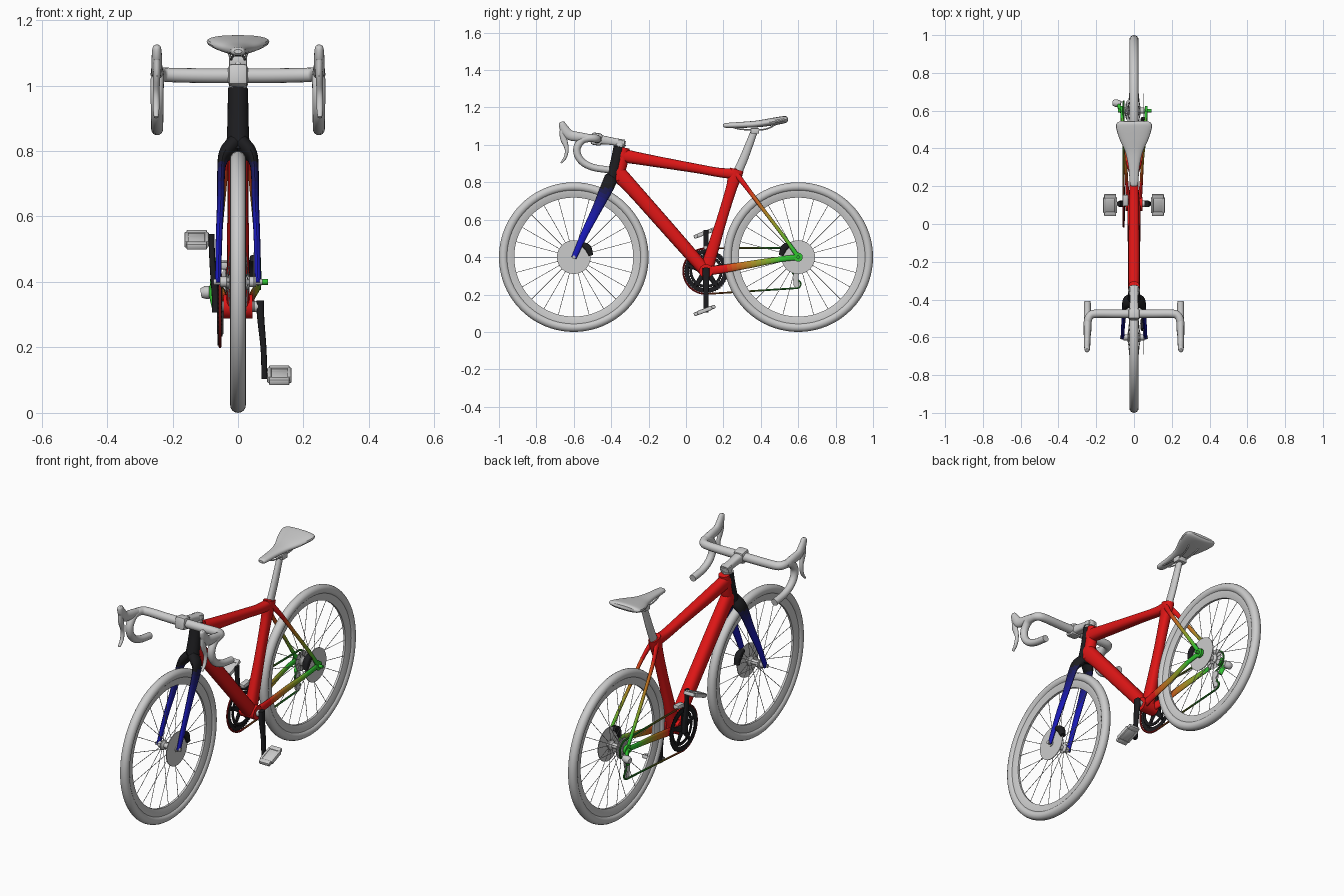
import bpy, bmesh
from math import sin, cos, pi, radians
from mathutils import Vector, Matrix

RED, BLACK = (0.75, 0.008, 0.008), (0.012, 0.012, 0.014)
BLUE, GREEN = (0.01, 0.01, 0.5), (0.03, 0.55, 0.03)
FRONT, REAR = Vector((0, -0.6, 0.4)), Vector((0, 0.6, 0.4))
BB = Vector((0, 0.107, 0.325))
mats = {}


def material(c):
    key = tuple(round(v, 2) for v in c)
    if key not in mats:
        m = bpy.data.materials.new("paint")
        m.diffuse_color = (*c, 1)
        mats[key] = m
    return mats[key]


def fade(c0, c1, axis, v0, v1, steps=8):
    """Colour that runs from c0 to c1 along one axis."""
    def pick(p):
        t = min(1, max(0, (p[axis] - v0) / (v1 - v0)))
        t = round(t * steps) / steps
        return tuple(a + (b - a) * t for a, b in zip(c0, c1))
    return pick


def finish(bm, name, color=None, mirror=False):
    bmesh.ops.recalc_face_normals(bm, faces=bm.faces)
    me = bpy.data.meshes.new(name)
    if color:
        slots = []
        for f in bm.faces:
            m = material(color(f.calc_center_median()) if callable(color) else color)
            if m not in slots:
                slots.append(m)
                me.materials.append(m)
            f.material_index = slots.index(m)
    bm.to_mesh(me)
    bm.free()
    ob = bpy.data.objects.new(name, me)
    bpy.context.collection.objects.link(ob)
    if mirror:
        ob.modifiers.new("mirror", 'MIRROR')
    return ob


def spline(pts, sub):
    """Catmull-Rom through the stations."""
    pts = [Vector(p) for p in pts]
    out = []
    for i in range(len(pts) - 1):
        p1, p2 = pts[i], pts[i + 1]
        p0 = pts[i - 1] if i else p1 * 2 - p2
        p3 = pts[i + 2] if i + 2 < len(pts) else p2 * 2 - p1
        for k in range(sub):
            t = k / sub
            out.append((p1 * 2 + (p2 - p0) * t + (p0 * 2 - p1 * 5 + p2 * 4 - p3) * t * t
                        + (p1 * 3 - p0 - p2 * 3 + p3) * t ** 3) * 0.5)
    return out + [pts[-1]]


def loft(name, stations, color=None, mirror=False, n=16, sub=5, power=1.0, closed=False):
    """Sweep a (super)ellipse along stations (x, y, z, half width, half depth)."""
    st = [Vector(s) for s in stations] if closed else spline(stations, sub)
    P, N = [Vector(s[:3]) for s in st], len(st)
    bm, rings, u = bmesh.new(), [], None
    pw = lambda v: abs(v) ** power * (1 if v >= 0 else -1)
    for i in range(N):
        a, b = ((i - 1) % N, (i + 1) % N) if closed else (max(i - 1, 0), min(i + 1, N - 1))
        t = (P[b] - P[a]).normalized()
        if u is None:
            u = Vector((0, 1, 0)) if abs(t.x) > 0.9 else Vector((1, 0, 0))
        u = (u - t * u.dot(t)).normalized()
        v = t.cross(u)
        rings.append([bm.verts.new(P[i] + u * st[i][3] * pw(cos(2 * pi * k / n))
                                   + v * st[i][4] * pw(sin(2 * pi * k / n))) for k in range(n)])
    for i in range(N if closed else N - 1):
        r, q = rings[i], rings[(i + 1) % N]
        for k in range(n):
            bm.faces.new((r[k], r[(k + 1) % n], q[(k + 1) % n], q[k]))
    if not closed:
        bm.faces.new(rings[0])
        bm.faces.new(rings[-1])
    return finish(bm, name, color, mirror)


def lathe(name, center, profile, color=None, segs=48, teeth=0):
    """Spin a closed profile of (radius, x) around the x direction."""
    bm, rings = bmesh.new(), []
    c, top, m = Vector(center), max(p[0] for p in profile), len(profile)
    for i in range(segs):
        a = 2 * pi * i / segs
        cut = teeth if i % 2 else 0
        rr = [(r - cut if r == top else r, x) for r, x in profile]
        rings.append([bm.verts.new(c + Vector((x, r * cos(a), r * sin(a)))) for r, x in rr])
    for i in range(segs):
        r, q = rings[i], rings[(i + 1) % segs]
        for k in range(m):
            bm.faces.new((r[k], r[(k + 1) % m], q[(k + 1) % m], q[k]))
    return finish(bm, name, color)


def ring(name, c, r0, r1, x0, x1, color=None, segs=48, teeth=0):
    return lathe(name, c, [(r0, x0), (r1, x0), (r1, x1), (r0, x1)], color, segs, teeth)


def disc(name, c, r, x0, x1, color=None, segs=24):
    return ring(name, c, 0.0005, r, x0, x1, color, segs)


def block(name, c, size, tilt=0, bevel=0.005, color=None):
    bm = bmesh.new()
    bmesh.ops.create_cube(bm, size=1)
    bmesh.ops.transform(bm, verts=bm.verts, matrix=Matrix.Translation(c) @ Matrix.Rotation(tilt, 4, 'X')
                        @ Matrix.Diagonal((*size, 1)))
    bmesh.ops.bevel(bm, geom=bm.edges[:], offset=bevel, segments=2, profile=0.5, affect='EDGES')
    return finish(bm, name, color)


# wheels: tyre, rim, hub, spokes, brake disc and caliper
for tag, c in (("front", FRONT), ("rear", REAR)):
    lathe(tag + "_tyre", c, [(0.376 + 0.024 * cos(k * pi / 8), 0.024 * sin(k * pi / 8)) for k in range(16)], segs=80)
    lathe(tag + "_rim", c, [(0.36, -0.014), (0.342, -0.014), (0.318, -0.006), (0.318, 0.006),
                            (0.342, 0.014), (0.36, 0.014)], segs=80)
    lathe(tag + "_hub", c, [(0.003, -0.055), (0.016, -0.055), (0.016, -0.035), (0.026, -0.034), (0.026, -0.028),
                            (0.013, -0.02), (0.013, 0.02), (0.026, 0.028), (0.026, 0.034), (0.016, 0.035),
                            (0.016, 0.055), (0.003, 0.055)], segs=24)
    bm = bmesh.new()
    for i in range(24):
        a, s = 2 * pi * i / 24, 1 if i % 2 else -1
        p = c + Vector((s * 0.031, 0.022 * cos(a), 0.022 * sin(a)))
        d = c + Vector((0, 0.325 * cos(a), 0.325 * sin(a))) - p
        rot = d.to_track_quat('Z', 'Y').to_matrix().to_4x4()
        bmesh.ops.create_cone(bm, segments=5, radius1=0.0015, radius2=0.0015, depth=d.length,
                              matrix=Matrix.Translation(p + d / 2) @ rot)
    finish(bm, tag + "_spokes")
    disc(tag + "_brake_disc", c, 0.09, 0.047, 0.051, segs=48)
    s = 1 if tag == "front" else -1
    loft(tag + "_caliper", [(0.05, c.y + s * 0.04, c.z + 0.072, 0.014, 0.012), (0.05, c.y + s * 0.075, c.z + 0.05, 0.017, 0.018),
                            (0.05, c.y + s * 0.092, c.z + 0.008, 0.014, 0.012)], BLACK, power=0.6)
disc("front_axle", FRONT, 0.009, -0.075, 0.075)
disc("rear_axle", REAR, 0.009, -0.085, 0.092, GREEN)

# fork and head tube
loft("head_tube", [(0, -0.357, 0.99, 0.031, 0.03), (0, -0.375, 0.9, 0.032, 0.031), (0, -0.4, 0.8, 0.036, 0.033)], BLACK, n=24)
ring("headset_ring", (0, 0, 0), 0.001, 0.031, -0.003, 0.003).matrix_world = \
    Matrix.Translation((0, -0.353, 0.997)) @ Matrix.Rotation(radians(78), 4, 'Y')
loft("fork_blade", [(0.008, -0.4, 0.825, 0.025, 0.036), (0.035, -0.412, 0.795, 0.023, 0.036), (0.05, -0.43, 0.755, 0.013, 0.034),
                    (0.053, -0.48, 0.65, 0.011, 0.026), (0.058, -0.54, 0.53, 0.010, 0.02), (0.061, -0.6, 0.395, 0.009, 0.014)],
     fade(BLUE, BLACK, 2, 0.58, 0.78), True)

# main frame
loft("head_gusset", [(0, -0.328, 0.985, 0.029, 0.026), (0, -0.345, 0.9, 0.029, 0.032), (0, -0.37, 0.81, 0.03, 0.026)], RED)
loft("top_tube", [(0, -0.35, 0.945, 0.029, 0.037), (0, -0.2, 0.918, 0.03, 0.031), (0, 0.05, 0.875, 0.027, 0.025),
                  (0, 0.18, 0.852, 0.025, 0.025), (0, 0.27, 0.845, 0.024, 0.03)], RED, power=0.8)
loft("down_tube", [(0, -0.375, 0.86, 0.03, 0.045), (0, -0.28, 0.76, 0.032, 0.039), (0, -0.1, 0.557, 0.033, 0.037),
                   (0, 0.1, 0.33, 0.036, 0.034)], RED, power=0.8)
loft("seat_tube", [(0, 0.272, 0.868, 0.025, 0.037), (0, 0.258, 0.82, 0.025, 0.036), (0, 0.24, 0.76, 0.024, 0.029),
                   (0, 0.185, 0.58, 0.023, 0.028), (0, 0.107, 0.325, 0.03, 0.036)], RED, power=0.8)
disc("bottom_bracket_shell", BB, 0.037, -0.045, 0.045, RED)
stay = fade(RED, GREEN, 1, 0.2, 0.52, 12)
loft("chain_stay", [(0.026, 0.115, 0.325, 0.015, 0.024), (0.037, 0.2, 0.337, 0.009, 0.022), (0.046, 0.35, 0.362, 0.008, 0.019),
                    (0.062, 0.5, 0.388, 0.008, 0.015), (0.064, 0.6, 0.4, 0.007, 0.015)], stay, True, sub=6)
loft("seat_stay", [(0.012, 0.265, 0.85, 0.012, 0.016), (0.034, 0.33, 0.765, 0.009, 0.012), (0.047, 0.42, 0.645, 0.008, 0.01),
                   (0.06, 0.53, 0.5, 0.008, 0.01), (0.064, 0.597, 0.405, 0.008, 0.012)],
     fade(RED, GREEN, 1, 0.33, 0.57, 12), True, sub=6)
for s in (-1, 1):
    disc("dropout", REAR, 0.024, s * 0.057, s * 0.071, GREEN)

# seat post and saddle
loft("seat_post", [(0, 0.265, 0.83, 0.016, 0.025), (0, 0.31, 0.93, 0.016, 0.023), (0, 0.362, 1.065, 0.015, 0.019)])
loft("saddle", [(0, 0.198, 1.104, 0.012, 0.006), (0, 0.215, 1.104, 0.022, 0.013), (0, 0.3, 1.107, 0.029, 0.016),
                (0, 0.38, 1.112, 0.046, 0.018), (0, 0.45, 1.122, 0.077, 0.02), (0, 0.51, 1.132, 0.095, 0.02),
                (0, 0.535, 1.137, 0.09, 0.017), (0, 0.545, 1.139, 0.07, 0.008)], n=24, power=0.85)
loft("saddle_rail", [(0.01, 0.23, 1.1, 0.004, 0.004), (0.02, 0.3, 1.083, 0.004, 0.004), (0.022, 0.42, 1.083, 0.004, 0.004),
                     (0.035, 0.5, 1.12, 0.004, 0.004)], mirror=True, n=8)
block("saddle_clamp", (0, 0.368, 1.075), (0.056, 0.045, 0.03))

# stem and handlebar
loft("stem", [(0, -0.33, 1.007, 0.026, 0.021), (0, -0.4, 1.02, 0.022, 0.02), (0, -0.478, 1.031, 0.028, 0.027)], power=0.6)
block("stem_clamp", (0, -0.478, 1.031), (0.06, 0.058, 0.066), -0.15, 0.012)
loft("stem_spacer", [(0, -0.353, 0.99, 0.027, 0.025), (0, -0.346, 1.025, 0.027, 0.025)])
bar = [(0, -0.475, 1.03), (0.1, -0.475, 1.03), (0.2, -0.475, 1.032), (0.232, -0.485, 1.034), (0.245, -0.515, 1.036),
       (0.246, -0.555, 1.025), (0.247, -0.582, 0.985), (0.247, -0.577, 0.94), (0.247, -0.545, 0.902),
       (0.247, -0.49, 0.878), (0.247, -0.41, 0.866)]
loft("handlebar", [(*p, 0.023 - 0.0005 * i, 0.023 - 0.0005 * i) for i, p in enumerate(bar)], mirror=True)
loft("brake_hood", [(0.246, -0.505, 1.037, 0.019, 0.018), (0.247, -0.56, 1.042, 0.019, 0.024), (0.248, -0.62, 1.052, 0.017, 0.027),
                    (0.248, -0.65, 1.085, 0.016, 0.024), (0.248, -0.664, 1.115, 0.013, 0.017), (0.248, -0.667, 1.123, 0.006, 0.008)],
     mirror=True)
loft("brake_lever", [(0.248, -0.662, 1.08, 0.011, 0.014), (0.248, -0.655, 1.035, 0.011, 0.018), (0.25, -0.638, 0.98, 0.01, 0.011),
                     (0.25, -0.645, 0.935, 0.01, 0.008), (0.25, -0.668, 0.903, 0.007, 0.005)], mirror=True)

# chainrings, spider, cranks and pedals
ring("outer_chainring", BB, 0.092, 0.12, -0.062, -0.057, BLACK, 100, 0.006)
ring("inner_chainring", BB, 0.074, 0.092, -0.052, -0.047, BLACK, 80, 0.005)
for k in range(5):
    a = 2 * pi * k / 5 + pi / 2
    loft("spider_arm", [(-0.056, BB.y + r * cos(a), BB.z + r * sin(a), 0.006, w)
                        for r, w in ((0.005, 0.02), (0.06, 0.013), (0.1, 0.01))], BLACK, n=8, sub=2)
disc("crank_axle", BB, 0.017, -0.075, 0.075)
for s, tag in ((-1, "left"), (1, "right")):
    z = BB.z - s * 0.207
    loft(tag + "_crank", [(s * 0.068, BB.y, BB.z + s * 0.018, 0.012, 0.018), (s * 0.069, BB.y, BB.z - s * 0.03, 0.011, 0.018),
                          (s * 0.078, BB.y, BB.z - s * 0.13, 0.009, 0.014), (s * 0.081, BB.y, z - s * 0.014, 0.009, 0.013)],
         BLACK, power=0.6)
    disc(tag + "_pedal_axle", (0, BB.y, z), 0.008, s * 0.075, s * 0.155, segs=16)
    for x in (0.096, 0.157):
        block(tag + "_pedal_side", (s * x, BB.y - 0.007, z - 0.003), (0.014, 0.085, 0.022), 0.37)
    for d in (-1, 1):
        block(tag + "_pedal_cage", (s * 0.126, BB.y - 0.007 + d * 0.045, z - 0.003 + d * 0.018), (0.064, 0.026, 0.02), 0.37)
    block(tag + "_pedal_body", (s * 0.126, BB.y - 0.007, z - 0.003), (0.056, 0.075, 0.016), 0.37)

# cassette, rear gear changer and chain
for k in range(6):
    x = -0.036 - 0.003 * k
    ring("cassette_sprocket", REAR, 0.01, 0.056 - 0.006 * k, x, x + 0.0016, None, 48, 0.004)
for tag, z in (("upper", 0.32), ("lower", 0.255)):
    ring(tag + "_pulley", (0, 0.592, z), 0.004, 0.02, -0.056, -0.05, None, 24, 0.004)
for x in (-0.062, -0.046):
    loft("pulley_cage", [(x, 0.592, 0.335, 0.002, 0.014), (x, 0.585, 0.29, 0.002, 0.013), (x, 0.592, 0.242, 0.002, 0.013)], n=8)
loft("gear_changer_arm", [(-0.068, 0.6, 0.4, 0.008, 0.012), (-0.08, 0.625, 0.375, 0.01, 0.014), (-0.07, 0.6, 0.325, 0.01, 0.016)], GREEN)
loft("gear_changer_body", [(-0.07, 0.635, 0.37, 0.016, 0.016), (-0.095, 0.64, 0.368, 0.02, 0.02), (-0.112, 0.642, 0.366, 0.015, 0.015)])
block("front_gear_changer", (-0.045, 0.125, 0.452), (0.03, 0.06, 0.022), 0.1)


def arc(y, z, r, a0, a1, n):
    return [(y + r * cos(radians(a0 + (a1 - a0) * k / n)), z + r * sin(radians(a0 + (a1 - a0) * k / n))) for k in range(n + 1)]


def run(p, q, n=14):
    return [(p[0] + (q[0] - p[0]) * k / n, p[1] + (q[1] - p[1]) * k / n) for k in range(1, n)]


a1 = arc(BB.y, BB.z, 0.122, 88, 275, 28)
a2 = arc(0.592, 0.255, 0.021, -85, 60, 7)
a3 = arc(0.592, 0.32, 0.021, 240, 130, 6)
a4 = arc(REAR.y, REAR.z, 0.05, -70, 90, 10)
path = a1 + run(a1[-1], a2[0]) + a2 + a3 + a4 + run(a4[-1], a1[0])
loft("chain", [(-0.055, y, z, 0.005, 0.0055) for y, z in path],
     fade((0.3, 0.01, 0.01), (0.02, 0.22, 0.02), 1, 0.1, 0.45), n=6, closed=True)

# smooth shading with sharp creases kept
bpy.ops.object.select_all(action='SELECT')
bpy.context.view_layer.objects.active = bpy.context.selected_objects[0]
bpy.ops.object.shade_smooth_by_angle(angle=radians(35))
